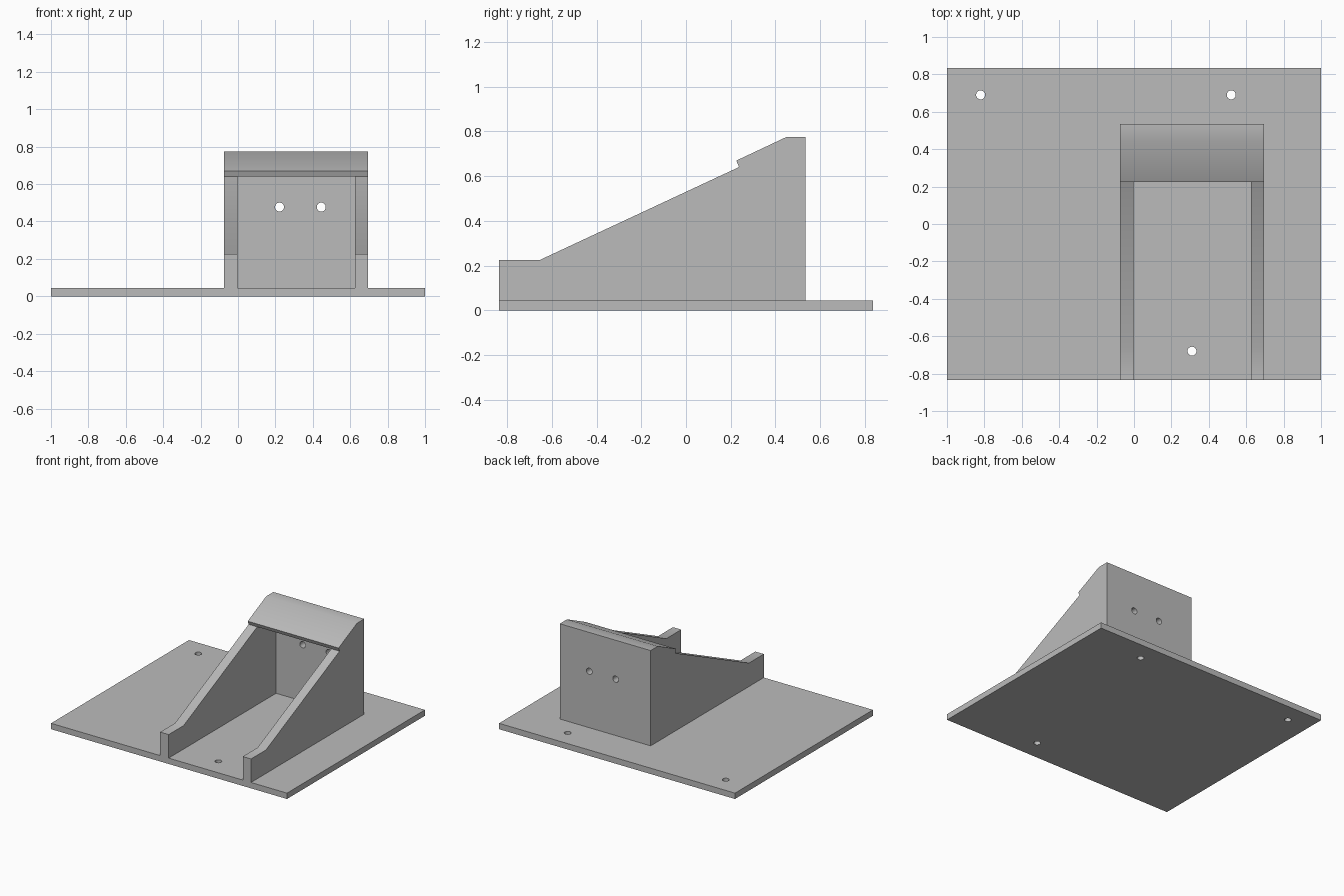
import bpy, bmesh, math

cube = bpy.data.objects.get("Cube")
if cube:
    bpy.data.objects.remove(cube, do_unlink=True)

grey = bpy.data.materials.new("plain grey")
grey.use_nodes = True
colour = (0.5, 0.5, 0.5, 1)
grey.diffuse_color = colour
grey.node_tree.nodes["Principled BSDF"].inputs["Base Color"].default_value = colour


def prism(name, profile, x0, x1):
    """Extrude a closed (y, z) profile from x0 to x1."""
    bm = bmesh.new()
    face = bm.faces.new([bm.verts.new((x0, y, z)) for y, z in profile])
    ext = bmesh.ops.extrude_face_region(bm, geom=[face])
    moved = [v for v in ext["geom"] if isinstance(v, bmesh.types.BMVert)]
    bmesh.ops.translate(bm, verts=moved, vec=(x1 - x0, 0, 0))
    bmesh.ops.recalc_face_normals(bm, faces=bm.faces)
    mesh = bpy.data.meshes.new(name)
    bm.to_mesh(mesh)
    bm.free()
    mesh.materials.append(grey)
    obj = bpy.data.objects.new(name, mesh)
    bpy.context.collection.objects.link(obj)
    return obj


def drill(name, location, rotation=(0, 0, 0)):
    bpy.ops.mesh.primitive_cylinder_add(vertices=32, radius=0.024, depth=0.2,
                                        location=location, rotation=rotation)
    obj = bpy.context.object
    obj.name = name
    obj.data.materials.append(grey)
    return obj


def cut(target, cutter):
    """Subtract the cutter and discard it."""
    mod = target.modifiers.new("cut", "BOOLEAN")
    mod.operation = "DIFFERENCE"
    mod.solver = "EXACT"
    mod.object = cutter
    bpy.ops.object.select_all(action="DESELECT")
    bpy.context.view_layer.objects.active = target
    target.select_set(True)
    bpy.ops.object.modifier_apply(modifier=mod.name)
    bpy.data.objects.remove(cutter, do_unlink=True)


depth = 0.835       # half depth of the plate
plate_top = 0.045
back = 0.535
wall = 0.07

# Base plate with three mounting holes
base = prism("base_plate", [(-depth, 0), (depth, 0), (depth, plate_top), (-depth, plate_top)], -1, 1)
for x, y in [(-0.82, 0.69), (0.52, 0.69), (0.31, -0.68)]:
    cut(base, drill("mounting_hole", (x, y, 0)))

# Sloped holder: side walls, back wall and hood from one hollowed profile
holder = prism("sloped_holder", [
    (-depth, plate_top), (-depth, 0.225), (-0.655, 0.225), (0.237, 0.641),
    (0.225, 0.67), (0.448, 0.775), (back, 0.775), (back, plate_top)], -0.075, 0.695)
inner = back - wall
cut(holder, prism("cavity", [
    (-1, 0), (inner, 0), (inner, 0.747), (0.237, 0.641), (-1, 0.641)], -0.003, 0.625))

# Two screw holes through the back wall
for x in (0.222, 0.445):
    cut(holder, drill("screw_hole", (x, back, 0.477), (math.pi / 2, 0, 0)))

# Smooth shading that keeps the hard edges
for obj in (base, holder):
    bpy.ops.object.select_all(action="DESELECT")
    obj.select_set(True)
    bpy.context.view_layer.objects.active = obj
    bpy.ops.object.shade_smooth_by_angle(angle=math.radians(30))
